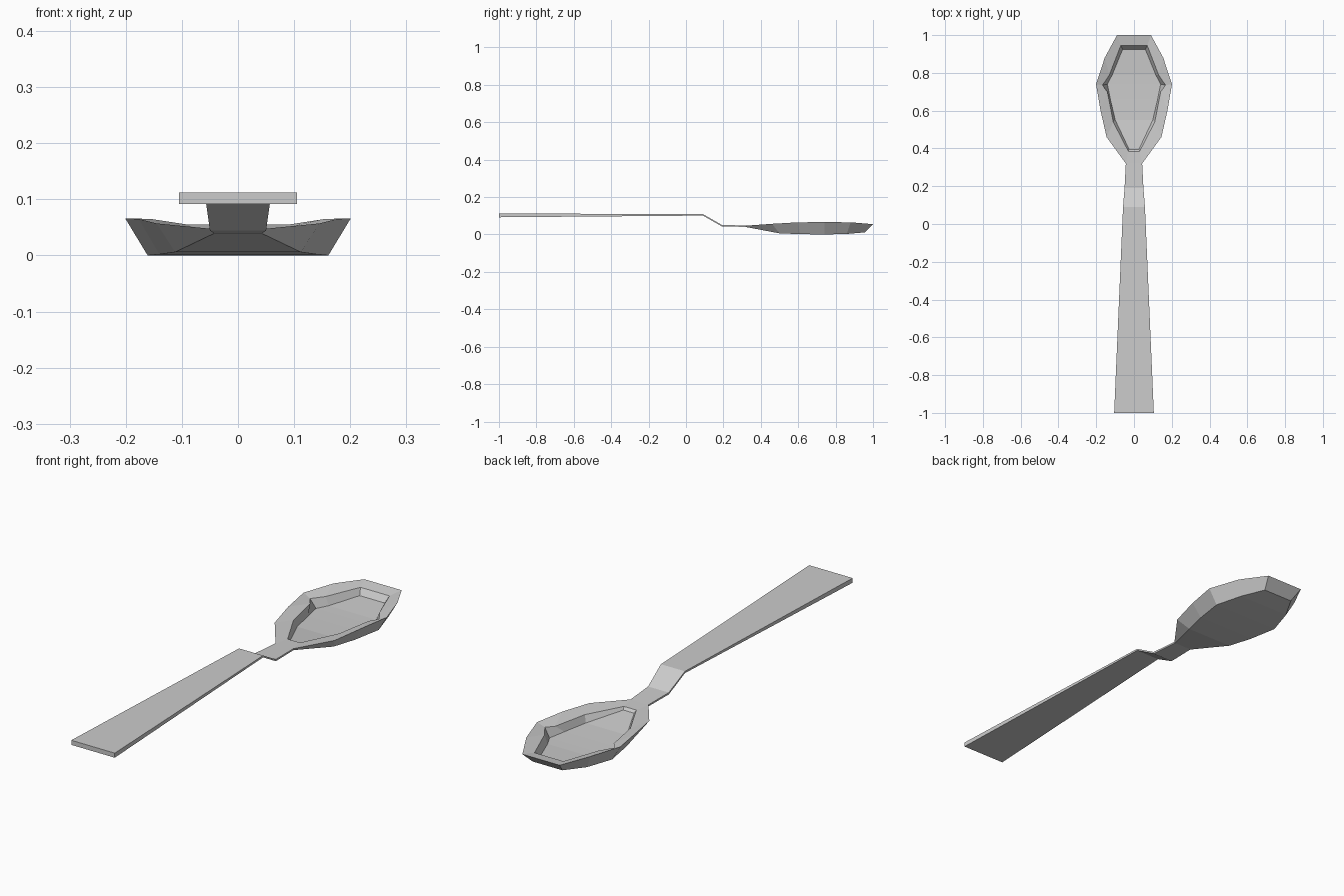
import bpy, bmesh

if "Cube" in bpy.data.objects:
    bpy.data.objects.remove(bpy.data.objects["Cube"])


def finish(bm, name):
    bmesh.ops.recalc_face_normals(bm, faces=bm.faces)
    mesh = bpy.data.meshes.new(name)
    bm.to_mesh(mesh)
    bm.free()
    obj = bpy.data.objects.new(name, mesh)
    bpy.context.collection.objects.link(obj)
    return obj


def bridge(bm, a, b):
    n = len(a)
    for i in range(n):
        j = (i + 1) % n
        bm.faces.new((a[i], a[j], b[j], b[i]))


def mirrored_loop(bm, half):
    pts = half + [(-x, y, z) for x, y, z in reversed(half)]
    return [bm.verts.new(p) for p in pts]


def strip_cap(bm, loop):
    # Fill a mirrored loop with quads running from side to side
    n = len(loop)
    for i in range(n // 2 - 1):
        bm.faces.new((loop[i], loop[i + 1], loop[n - 2 - i], loop[n - 1 - i]))


# Handle: tapered flat bar that steps down to the neck (y, half width, bottom, top)
sections = [
    (-1.0, 0.105, 0.092, 0.112),
    (0.09, 0.058, 0.101, 0.109),
    (0.19, 0.050, 0.044, 0.052),
    (0.325, 0.043, 0.040, 0.047),
]
bm = bmesh.new()
rings = [[bm.verts.new(p) for p in ((w, y, b), (w, y, t), (-w, y, t), (-w, y, b))]
         for y, w, b, t in sections]
for a, b in zip(rings, rings[1:]):
    bridge(bm, a, b)
bm.faces.new(rings[0])
finish(bm, "handle")

# Bowl: underside, rim, inner lip and floor as half outlines, front to tip
underside = [(0.043, 0.325, 0.039), (0.112, 0.50, 0.006), (0.140, 0.61, 0.002),
             (0.161, 0.74, 0.0), (0.125, 0.86, 0.003), (0.072, 0.955, 0.011)]
rim = [(0.043, 0.320, 0.047), (0.145, 0.46, 0.057), (0.177, 0.60, 0.065),
       (0.201, 0.74, 0.066), (0.155, 0.88, 0.065), (0.090, 1.0, 0.055)]
lip = [(0.030, 0.385, 0.045), (0.110, 0.54, 0.047), (0.141, 0.70, 0.049),
       (0.167, 0.735, 0.051), (0.130, 0.79, 0.049), (0.070, 0.945, 0.046)]
floor = [(0.026, 0.395, 0.034), (0.099, 0.55, 0.017), (0.125, 0.66, 0.014),
         (0.141, 0.74, 0.013), (0.115, 0.79, 0.013), (0.060, 0.925, 0.020)]
bm = bmesh.new()
loops = [mirrored_loop(bm, half) for half in (underside, rim, lip, floor)]
for a, b in zip(loops, loops[1:]):
    bridge(bm, a, b)
strip_cap(bm, loops[0])
strip_cap(bm, loops[-1])
finish(bm, "bowl")
